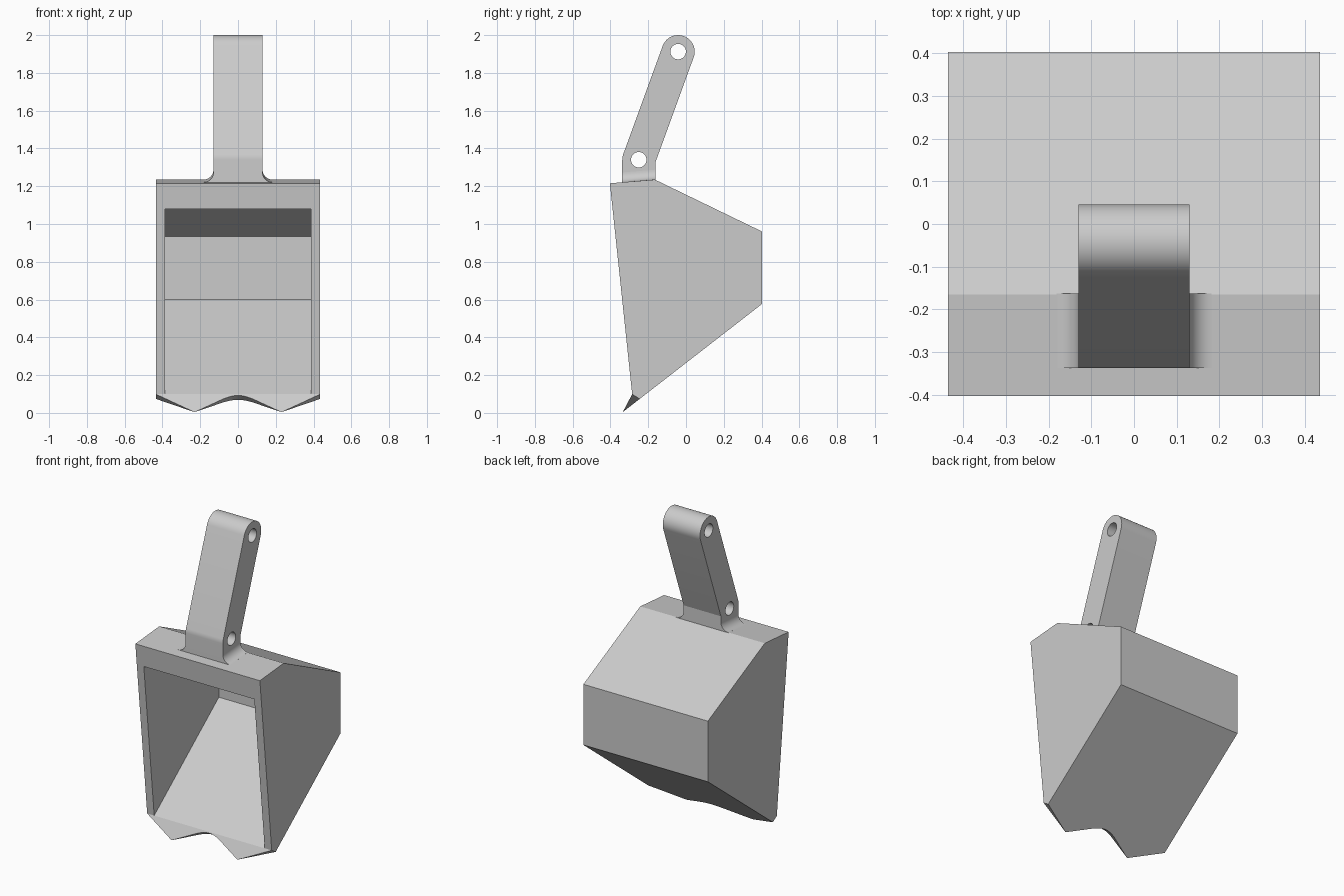
import bpy, bmesh, math

if "Cube" in bpy.data.objects:
    bpy.data.objects.remove(bpy.data.objects["Cube"])

steel = bpy.data.materials.new("grey steel")
steel.diffuse_color = (0.6, 0.6, 0.6, 1)
steel.use_nodes = True
steel.node_tree.nodes["Principled BSDF"].inputs["Base Color"].default_value = steel.diffuse_color


def finish(name, bm, smooth=True):
    bmesh.ops.remove_doubles(bm, verts=bm.verts[:], dist=1e-5)
    bmesh.ops.recalc_face_normals(bm, faces=bm.faces[:])
    me = bpy.data.meshes.new(name)
    bm.to_mesh(me)
    bm.free()
    me.materials.append(steel)
    ob = bpy.data.objects.new(name, me)
    bpy.context.collection.objects.link(ob)
    return ob


def prism(name, profile, half_width):
    """Extrude a (y, z) profile across x."""
    bm = bmesh.new()
    f = bm.faces.new([bm.verts.new((-half_width, y, z)) for y, z in profile])
    ext = bmesh.ops.extrude_face_region(bm, geom=[f])["geom"]
    verts = [v for v in ext if isinstance(v, bmesh.types.BMVert)]
    bmesh.ops.translate(bm, verts=verts, vec=(2 * half_width, 0, 0))
    return finish(name, bm)


def arc(cy, cz, r, a0, a1, n):
    return [(cy + r * math.cos(math.radians(a0 + (a1 - a0) * i / n)),
             cz + r * math.sin(math.radians(a0 + (a1 - a0) * i / n)))
            for i in range(n + 1)]


def cut(ob, cutter):
    mod = ob.modifiers.new("cut", "BOOLEAN")
    mod.operation, mod.solver, mod.object = "DIFFERENCE", "EXACT", cutter
    dg = bpy.context.evaluated_depsgraph_get()
    me = bpy.data.meshes.new_from_object(ob.evaluated_get(dg))
    ob.modifiers.clear()
    ob.data = me
    bpy.data.objects.remove(cutter)


def lerp(a, b, f):
    return [p + (q - p) * f for p, q in zip(a, b)]


def deck(y):
    """Height of the flat top of the bucket."""
    return 1.2155 + (y + 0.403) * 0.083


# Bucket shell, hollowed through the front
LOW, TOP, TIP = (-0.245, 0.074), (-0.285, 0.099), (-0.335, 0.004)
shell = prism("bucket_shell", [(-0.403, 1.2155), (-0.165, 1.235), (0.403, 0.96),
                               (0.403, 0.577), LOW, TOP], 0.435)
cavity = prism("cavity_cutter", [(0.36, 0.60), (0.36, 0.935), (0.06, 1.08), (-0.6, 1.08),
                                 (-0.6, -0.146)], 0.386)
cut(shell, cavity)

# Cutting lip: wedge with two points and a rounded notch between
half = [(0.0, 0.07), (0.02, 0.083), (0.04, 0.125), (0.06, 0.19), (0.08, 0.27),
        (0.23, 1.0), (0.435, 0.0)]
outline = [(-x, f) for x, f in reversed(half[1:])] + half
bm = bmesh.new()
cols = []
for x, f in outline:
    pts = [TOP, lerp(TOP, TIP, f), lerp(LOW, TIP, f), LOW]
    cols.append([bm.verts.new((x, y, z)) for y, z in pts])
for a, b in zip(cols, cols[1:]):
    for i in range(4):
        j = (i + 1) % 4
        bm.faces.new((a[i], a[j], b[j], b[i]))
lip = finish("cutting_lip", bm)

# Mounting arm with bent foot, rounded head and two pin holes
R, foot, head = 0.0875, (-0.25, 1.34), (-0.0415, 1.9125)
tilt = math.degrees(math.atan2(head[1] - foot[1], head[0] - foot[0]))
y0, y1 = foot[0] - R, foot[0] + R
bend = foot[1] - R * math.tan(math.radians((90 - tilt) / 2))
profile = ([(y0, deck(y0) - 0.005)] + arc(*foot, R, 180, tilt + 90, 6)
           + arc(*head, R, tilt + 90, tilt - 90, 24)
           + [(y1, bend), (y1, deck(y1) - 0.005)])
arm = prism("mounting_arm", profile, 0.13)
for name, c in (("foot_hole", foot), ("head_hole", head)):
    cut(arm, prism(name, arc(*c, 0.041, 0, 360, 32)[:-1], 0.3))

# Weld fillets on both sides of the arm foot
for side, name in ((1, "right_fillet"), (-1, "left_fillet")):
    shape = [(0.13, -0.005), (0.182, -0.005)] + arc(0.182, 0.052, 0.052, 270, 180, 10)
    bm = bmesh.new()
    ends = [[bm.verts.new((side * x, y, deck(y) + z)) for x, z in shape] for y in (y0, y1)]
    for e in ends:
        bm.faces.new(e)
    n = len(shape)
    for i in range(n):
        j = (i + 1) % n
        bm.faces.new((ends[0][i], ends[0][j], ends[1][j], ends[1][i]))
    finish(name, bm)

# Smooth the curves, keep edges crisp
for ob in bpy.context.collection.objects:
    ob.select_set(True)
    bpy.context.view_layer.objects.active = ob
bpy.ops.object.shade_smooth_by_angle(angle=math.radians(20))
